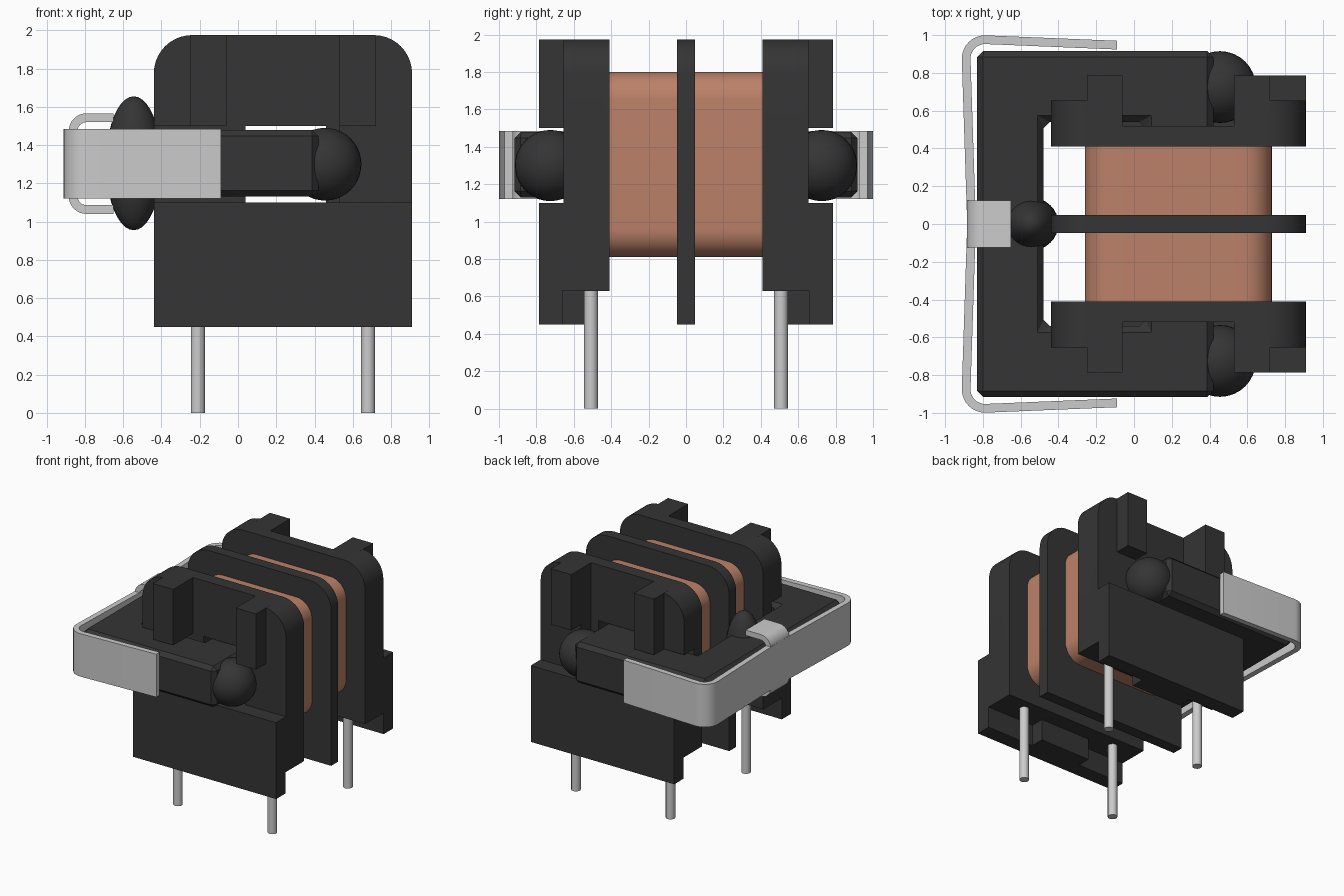
import bpy, bmesh, math
from mathutils import Vector

if "Cube" in bpy.data.objects:
    bpy.data.objects.remove(bpy.data.objects["Cube"])


def material(name, rgb):
    m = bpy.data.materials.new(name)
    m.diffuse_color = (*rgb, 1)
    m.use_nodes = True
    m.node_tree.nodes["Principled BSDF"].inputs["Base Color"].default_value = m.diffuse_color
    return m


DARK = material("dark_plastic", (0.035, 0.035, 0.035))
COPPER = material("copper", (0.5, 0.22, 0.14))


def finish(name, bm, mat=None):
    bmesh.ops.recalc_face_normals(bm, faces=bm.faces)
    me = bpy.data.meshes.new(name)
    bm.to_mesh(me)
    bm.free()
    ob = bpy.data.objects.new(name, me)
    bpy.context.collection.objects.link(ob)
    if mat:
        me.materials.append(mat)
    return ob


def activate(ob):
    bpy.ops.object.select_all(action='DESELECT')
    ob.select_set(True)
    bpy.context.view_layer.objects.active = ob


def smooth(ob):
    activate(ob)
    bpy.ops.object.shade_smooth_by_angle(angle=math.radians(30))
    return ob


def prism(name, pts, axis, lo, hi, mat=None):
    """Extrude a 2D outline along y (outline in xz) or z (outline in xy)."""
    bm = bmesh.new()
    at = (lambda p, w: (p[0], w, p[1])) if axis == 'y' else (lambda p, w: (p[0], p[1], w))
    a, b = ([bm.verts.new(at(p, w)) for p in pts] for w in (lo, hi))
    bm.faces.new(a)
    bm.faces.new(b)
    for i in range(len(pts)):
        j = (i + 1) % len(pts)
        bm.faces.new((a[i], a[j], b[j], b[i]))
    return finish(name, bm, mat)


def box(name, x, y, z, mat=None):
    return prism(name, [(x[0], z[0]), (x[1], z[0]), (x[1], z[1]), (x[0], z[1])], 'y', min(y), max(y), mat)


def boolean(ob, other, op='DIFFERENCE'):
    activate(ob)
    m = ob.modifiers.new("cut", 'BOOLEAN')
    m.operation, m.object, m.solver = op, other, 'EXACT'
    bpy.ops.object.modifier_apply(modifier=m.name)
    bpy.data.objects.remove(other)


def fillet(pts, radii, n=8):
    """Round the corners of a closed or open outline (radius 0 keeps a point)."""
    out = []
    for i, (p, r) in enumerate(zip(pts, radii)):
        p = Vector(p)
        if not r:
            out.append(p)
            continue
        u = (Vector(pts[i - 1]) - p).normalized()
        v = (Vector(pts[(i + 1) % len(pts)]) - p).normalized()
        half = u.angle(v) / 2
        c = p + (u + v).normalized() * r / math.sin(half)
        s, e = (p + d * r / math.tan(half) - c for d in (u, v))
        out += [c + s.slerp(e, k / n).normalized() * r for k in range(n + 1)]
    return out


def ribbon(path, t):
    """Thicken an open path into a closed outline."""
    left, right = [], []
    for i, p in enumerate(path):
        d = (path[min(i + 1, len(path) - 1)] - path[max(i - 1, 0)]).normalized()
        nrm = Vector((-d.y, d.x)) * t / 2
        left.append(p + nrm)
        right.append(p - nrm)
    return left + right[::-1]


def rect(x, z):
    return [(x[0], z[0]), (x[1], z[0]), (x[1], z[1]), (x[0], z[1])]


HOLE_X, HOLE_Z = (0.04, 0.46), (1.1, 1.5)
WIDE = (-0.44, 0.91)
flange_outline = fillet(rect(WIDE, (0.45, 1.975)), (0, 0, 0.2, 0.2), 10)


def cut_hole(ob, g=0.0):
    boolean(ob, box("cutter", (HOLE_X[0] - g, HOLE_X[1] + g), (-1.2, 1.2), (HOLE_Z[0] - g, HOLE_Z[1] + g)))


# Bobbin centre flange and inner tube
centre = prism("bobbin_centre_flange", flange_outline, 'y', -0.047, 0.047, DARK)
cut_hole(centre)
smooth(centre)
tube = box("bobbin_tube", (0.0, 0.5), (-0.42, 0.42), (1.06, 1.54), DARK)
cut_hole(tube)

for s, side in ((-1, "front"), (1, "back")):
    def span(a, b):
        return sorted((s * a, s * b))

    # End flange: rounded plate, core channel, centre recess, posts and base
    end = prism(side + "_end_flange", flange_outline, 'y', *span(0.41, 0.655), DARK)
    boolean(end, box("cutter", (-0.06, 0.53), span(0.52, 0.9), (1.1, 2.2)))
    boolean(end, box("cutter", (-0.6, 0.53), span(0.52, 0.9), (1.1, 1.5)))
    cut_hole(end)
    for x in ((-0.25, -0.06), (0.53, 0.72)):
        boolean(end, box("post", x, span(0.6, 0.787), (1.5, 1.975), DARK), 'UNION')
    boolean(end, box("base", WIDE, span(0.6, 0.787), (0.45, 1.1), DARK), 'UNION')
    boolean(end, box("cutter", (-0.6, 1.1), span(0.3, 0.545), (0.3, 0.63)))
    for x in ((-0.6, 0.0), (0.47, 1.1)):
        boolean(end, box("cutter", x, span(0.5, 0.66), (0.3, 0.63)))
    smooth(end)

    # Copper winding
    coil = prism(side + "_winding", fillet(rect((-0.26, 0.73), (0.81, 1.8)), [0.15] * 4, 10),
                 'y', *span(0.047, 0.41), COPPER)
    cut_hole(coil, 0.04)
    smooth(coil)

    # Terminal pins
    for x, end_name in ((-0.21, "left"), (0.68, "right")):
        bm = bmesh.new()
        bmesh.ops.create_cone(bm, cap_ends=True, segments=24, radius1=0.037, radius2=0.037, depth=0.65)
        bmesh.ops.translate(bm, verts=bm.verts, vec=(x, s * 0.508, 0.325))
        smooth(finish(f"{side}_{end_name}_pin", bm))

# Closed magnetic core frame with chamfered edges
bm = bmesh.new()
rings = []
for z in (1.13, 1.48):
    for x0, x1, y in ((-0.83, 0.42, 0.917), (-0.48, 0.06, 0.54)):
        rings.append([bm.verts.new(p + (z,)) for p in ((x0, -y), (x1, -y), (x1, y), (x0, y))])
lo_out, lo_in, hi_out, hi_in = rings
for a, b in ((lo_out, lo_in), (lo_in, hi_in), (hi_in, hi_out), (hi_out, lo_out)):
    for i in range(4):
        j = (i + 1) % 4
        bm.faces.new((a[i], a[j], b[j], b[i]))
core = finish("core_frame", bm, DARK)
bev = core.modifiers.new("chamfer", 'BEVEL')
bev.width, bev.segments, bev.limit_method = 0.033, 1, 'ANGLE'

# Glue blobs
for name, loc, size in (("front_glue", (0.455, -0.725, 1.3), (0.19, 0.19, 0.19)),
                        ("back_glue", (0.455, 0.725, 1.3), (0.19, 0.19, 0.19)),
                        ("left_glue", (-0.545, 0, 1.305), (0.145, 0.14, 0.35))):
    bm = bmesh.new()
    bmesh.ops.create_uvsphere(bm, u_segments=32, v_segments=20, radius=1)
    bmesh.ops.scale(bm, verts=bm.verts, vec=size)
    bmesh.ops.translate(bm, verts=bm.verts, vec=loc)
    smooth(finish(name, bm, DARK))

# Spring clip band wrapped round the core, and its hooked strap
band = fillet([(-0.09, 0.947), (-0.892, 0.98), (-0.86, 0), (-0.892, -0.98), (-0.09, -0.947)],
              (0, 0.1, 0, 0.1, 0))
smooth(prism("clip_band", ribbon(band, 0.046), 'z', 1.12, 1.485))
strap = fillet([(-0.65, 1.543), (-0.862, 1.543), (-0.862, 1.063), (-0.65, 1.063)], (0, 0.07, 0.07, 0))
smooth(prism("clip_strap", ribbon(strap, 0.046), 'y', -0.125, 0.125))
